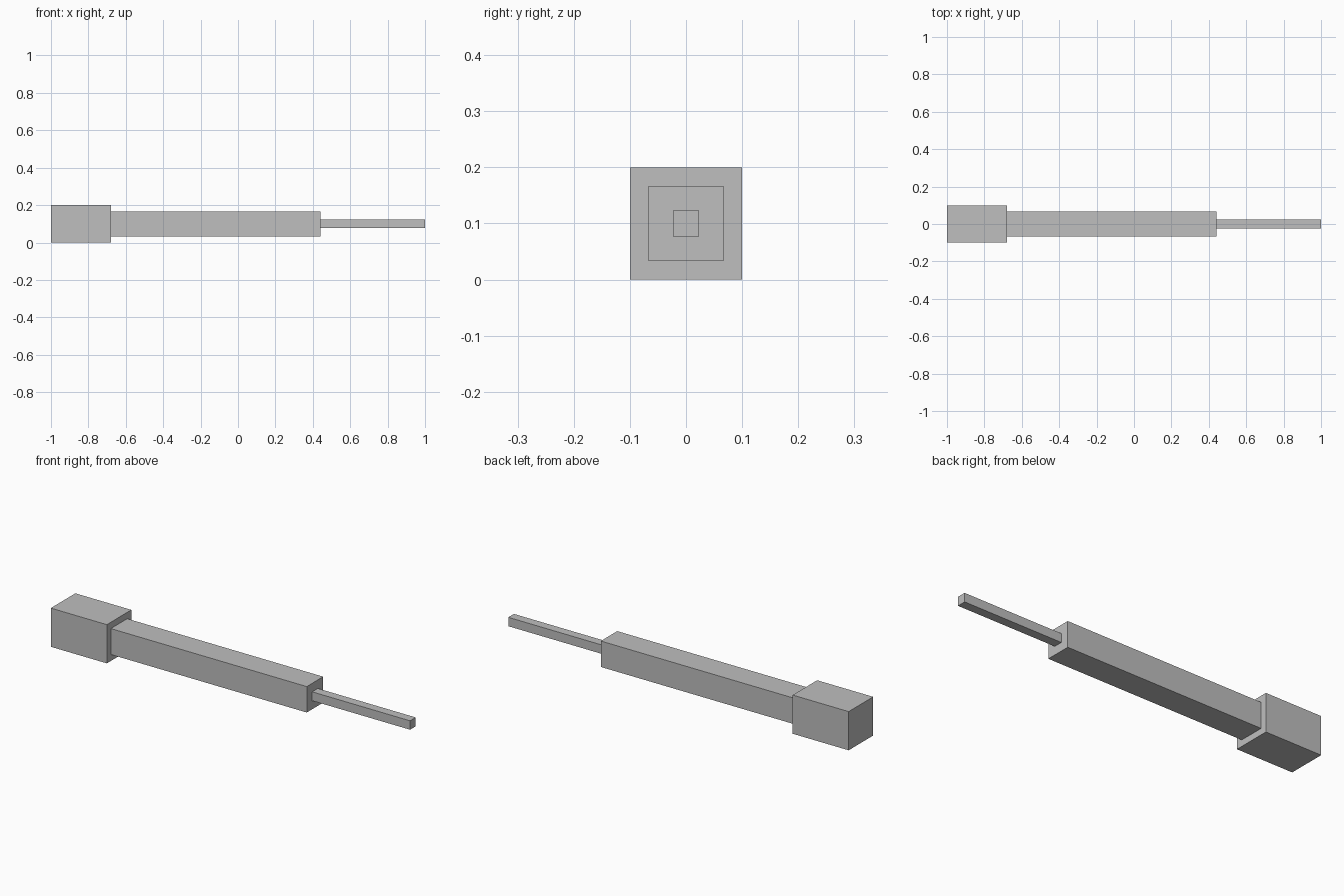
import bpy

if "Cube" in bpy.data.objects:
    bpy.data.objects.remove(bpy.data.objects["Cube"], do_unlink=True)

AXIS_HEIGHT = 0.1

# Single plain grey
grey = bpy.data.materials.new("plain_grey")
grey.use_nodes = True
colour = (0.52, 0.52, 0.52, 1)
grey.diffuse_color = colour
grey.node_tree.nodes["Principled BSDF"].inputs["Base Color"].default_value = colour


def square_bar(name, start, end, width):
    """Square-section bar along x, centred on the shared axis."""
    bpy.ops.mesh.primitive_cube_add(size=1, location=((start + end) / 2, 0, AXIS_HEIGHT))
    bar = bpy.context.object
    bar.name = name
    bar.scale = (end - start, width, width)
    bpy.ops.object.transform_apply(location=False, rotation=False, scale=True)
    bar.data.materials.append(grey)
    return bar


# Three stepped sections, thick to thin
square_bar("end_block", -1.0, -0.68, 0.2)
square_bar("main_shaft", -0.68, 0.44, 0.134)
square_bar("thin_tip", 0.44, 1.0, 0.046)
